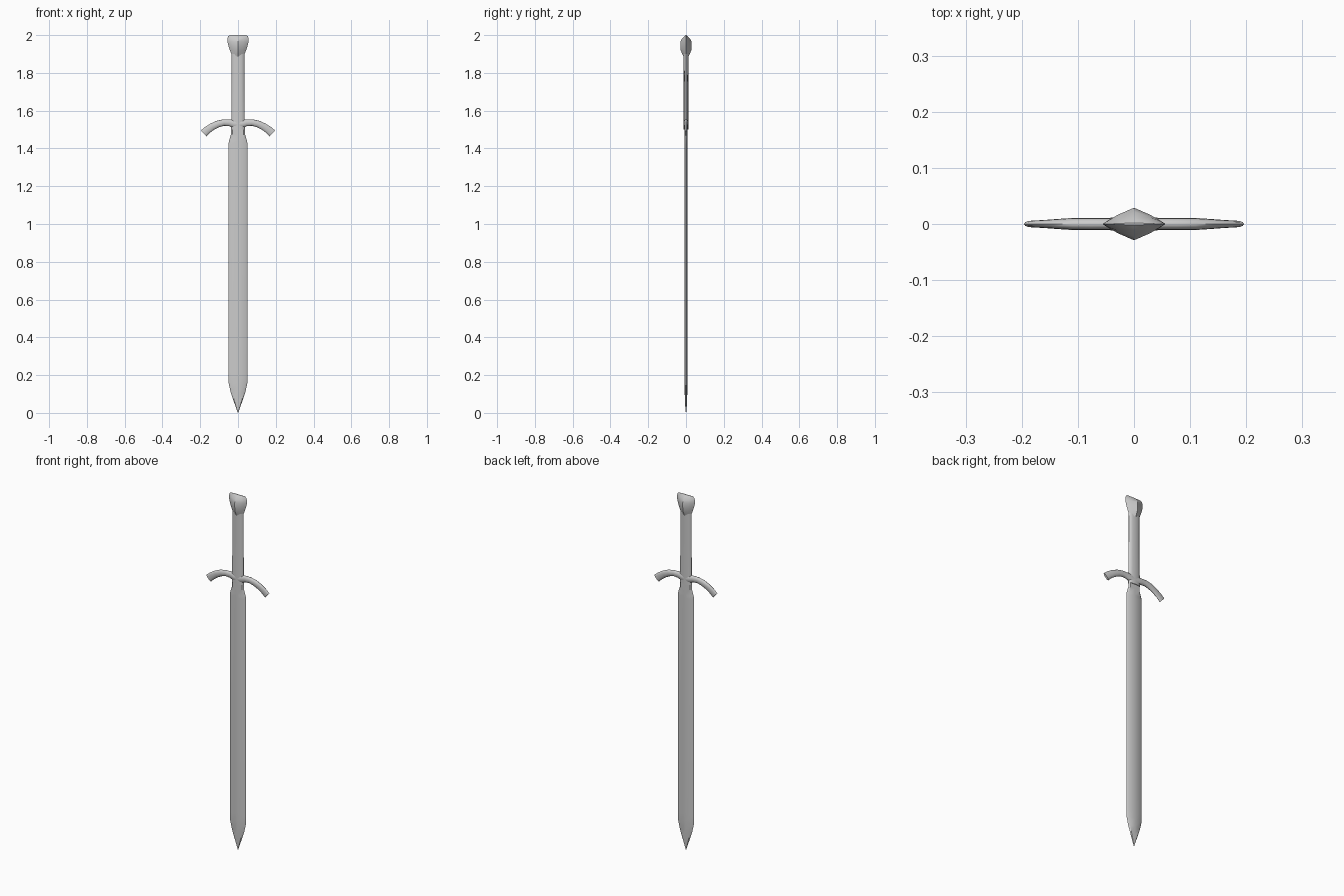
import bpy, bmesh
from math import cos, sin, pi, atan2
from mathutils import Vector

if "Cube" in bpy.data.objects:
    bpy.data.objects.remove(bpy.data.objects["Cube"])

def loft(name, rings, angle=0.6):
    """Skin a list of equal-length vertex rings, cap the ends, smooth."""
    bm = bmesh.new()
    loops = [[bm.verts.new(p) for p in r] for r in rings]
    n = len(loops[0])
    for a, b in zip(loops, loops[1:]):
        for i in range(n):
            j = (i + 1) % n
            bm.faces.new((a[i], a[j], b[j], b[i]))
    bm.faces.new(loops[0][::-1])
    bm.faces.new(loops[-1])
    bmesh.ops.remove_doubles(bm, verts=bm.verts, dist=1e-5)
    bmesh.ops.recalc_face_normals(bm, faces=bm.faces)
    me = bpy.data.meshes.new(name)
    bm.to_mesh(me)
    bm.free()
    ob = bpy.data.objects.new(name, me)
    bpy.context.collection.objects.link(ob)
    bpy.ops.object.select_all(action='DESELECT')
    ob.select_set(True)
    bpy.context.view_layer.objects.active = ob
    bpy.ops.object.shade_smooth_by_angle(angle=angle)
    return ob

def stack(section, levels):
    """Scale a unit cross-section to half width w and half depth d at each z."""
    return [[(x * w, y * d, z) for x, y in section] for z, w, d in levels]

# Blade: bevelled edges with a faint central ridge
blade_section = [(1, 0), (.8, .8), (0, 1), (-.8, .8), (-1, 0), (-.8, -.8), (0, -1), (.8, -.8)]
loft("blade", stack(blade_section, [
    (0.0, .001, .001), (.035, .013, .004), (.07, .026, .006), (.11, .039, .007),
    (.155, .049, .008), (.2, .05, .008), (1.42, .05, .008), (1.44, .048, .008),
    (1.475, .037, .008), (1.53, .035, .008)]))

# Grip: flattened handle
grip_section = [(1, 0), (.9, .55), (.5, .85), (0, 1), (-.5, .85), (-.9, .55),
                (-1, 0), (-.9, -.55), (-.5, -.85), (0, -1), (.5, -.85), (.9, -.55)]
loft("grip", stack(grip_section, [
    (1.5, .036, .012), (1.6, .035, .012), (1.75, .034, .012), (1.9, .034, .013)]), 0.9)

# Pommel: diamond in plan, closing to a ridge along the top
pommel_section = [(1, 0), (.85, .2), (.5, .58), (0, 1), (-.5, .58), (-.85, .2),
                  (-1, 0), (-.85, -.2), (-.5, -.58), (0, -1), (.5, -.58), (.85, -.2)]
loft("pommel", stack(pommel_section, [
    (1.885, .034, .013), (1.9, .035, .02), (1.92, .043, .028), (1.94, .05, .029),
    (1.965, .056, .029), (1.98, .056, .022), (1.994, .052, .009), (2.0, .044, .002)]))

# Crossguard: drooping round bar swept along a mirrored path (x, z, in-plane radius, y radius)
half = [(0, 1.528, .023, .012), (.02, 1.53, .022, .012), (.045, 1.536, .018, .011),
        (.075, 1.537, .017, .011), (.105, 1.53, .018, .011), (.135, 1.516, .019, .009),
        (.162, 1.498, .02, .007), (.182, 1.48, .021, .006)]
path = [(-x, z, r, d) for x, z, r, d in half[:0:-1]] + half
rings = []
for i, (x, z, r, d) in enumerate(path):
    a, b = path[max(i - 1, 0)], path[min(i + 1, len(path) - 1)]
    t = atan2(b[1] - a[1], b[0] - a[0])
    normal = Vector((-sin(t), 0, cos(t)))
    rings.append([Vector((x, 0, z)) + normal * r * cos(k * pi / 6) + Vector((0, d * sin(k * pi / 6), 0))
                  for k in range(12)])
loft("crossguard", rings, 0.9)
